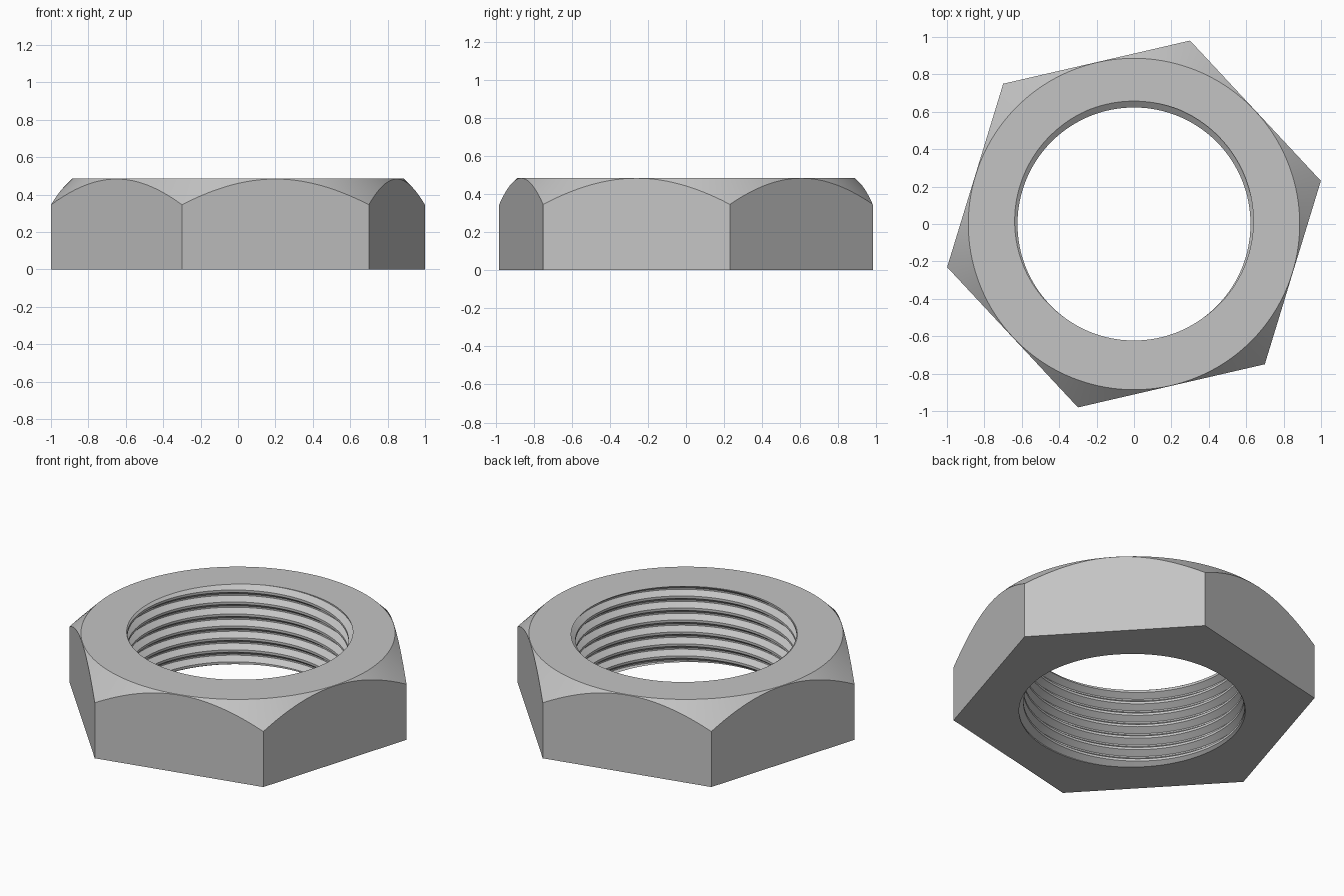
import bpy, bmesh
from math import radians, cos, sin, pi, tau

default = bpy.data.objects.get("Cube")
if default:
    bpy.data.objects.remove(default)

HEIGHT = 0.485
APOTHEM = 0.888          # centre to the middle of a flat
FACE_RADIUS = 0.886      # round top face
CREST, ROOT = 0.623, 0.657
PITCH = 0.0745
COLUMNS = 144            # multiple of six, so corners land on columns
CORNER = radians(13)
BREAKS = (-0.4, -0.06, 0.06, 0.4)   # groove profile, in pitches


def thread_radius(u):
    """Bore radius at u pitches from a groove centre."""
    d = abs((u + 0.5) % 1 - 0.5)
    t = min(max((d - BREAKS[2]) / (BREAKS[3] - BREAKS[2]), 0), 1)
    return ROOT + (CREST - ROOT) * t


def column(angle):
    """Closed radial section (radius, height) of the nut at one angle."""
    phi = (angle - CORNER) % (pi / 3) - pi / 6
    hexagon = APOTHEM / cos(phi)
    section = [(hexagon, 0), (hexagon, HEIGHT - (hexagon - FACE_RADIUS)), (FACE_RADIUS, HEIGHT)]
    lead = (angle - pi / 2) / tau
    # helical thread rows, clipped by the two end faces
    for turn in range(2, -10, -1):
        for b in reversed(BREAKS):
            z = min(max(HEIGHT + PITCH * (turn + b + lead), 0), HEIGHT)
            section.append((thread_radius((z - HEIGHT) / PITCH - lead), z))
    return section


# Hexagonal body, chamfered top and threaded bore as one skin
bm = bmesh.new()
rings = []
for i in range(COLUMNS + 1):
    a = CORNER + tau * i / COLUMNS
    rings.append([bm.verts.new((r * cos(a), r * sin(a), z)) for r, z in column(a)])
for left, right in zip(rings, rings[1:]):
    for j in range(len(left)):
        k = (j + 1) % len(left)
        bm.faces.new((left[j], right[j], right[k], left[k]))
bmesh.ops.remove_doubles(bm, verts=bm.verts, dist=0.00002)
bmesh.ops.recalc_face_normals(bm, faces=bm.faces)
mesh = bpy.data.meshes.new("hex_nut")
bm.to_mesh(mesh)
bm.free()

nut = bpy.data.objects.new("hex_nut", mesh)
bpy.context.collection.objects.link(nut)

# Plain grey metal
steel = bpy.data.materials.new("grey_steel")
steel.use_nodes = True
grey = (0.55, 0.55, 0.55, 1)
steel.diffuse_color = grey
steel.node_tree.nodes["Principled BSDF"].inputs["Base Color"].default_value = grey
mesh.materials.append(steel)

bpy.ops.object.select_all(action="DESELECT")
nut.select_set(True)
bpy.context.view_layer.objects.active = nut
bpy.ops.object.shade_smooth_by_angle(angle=radians(25))
